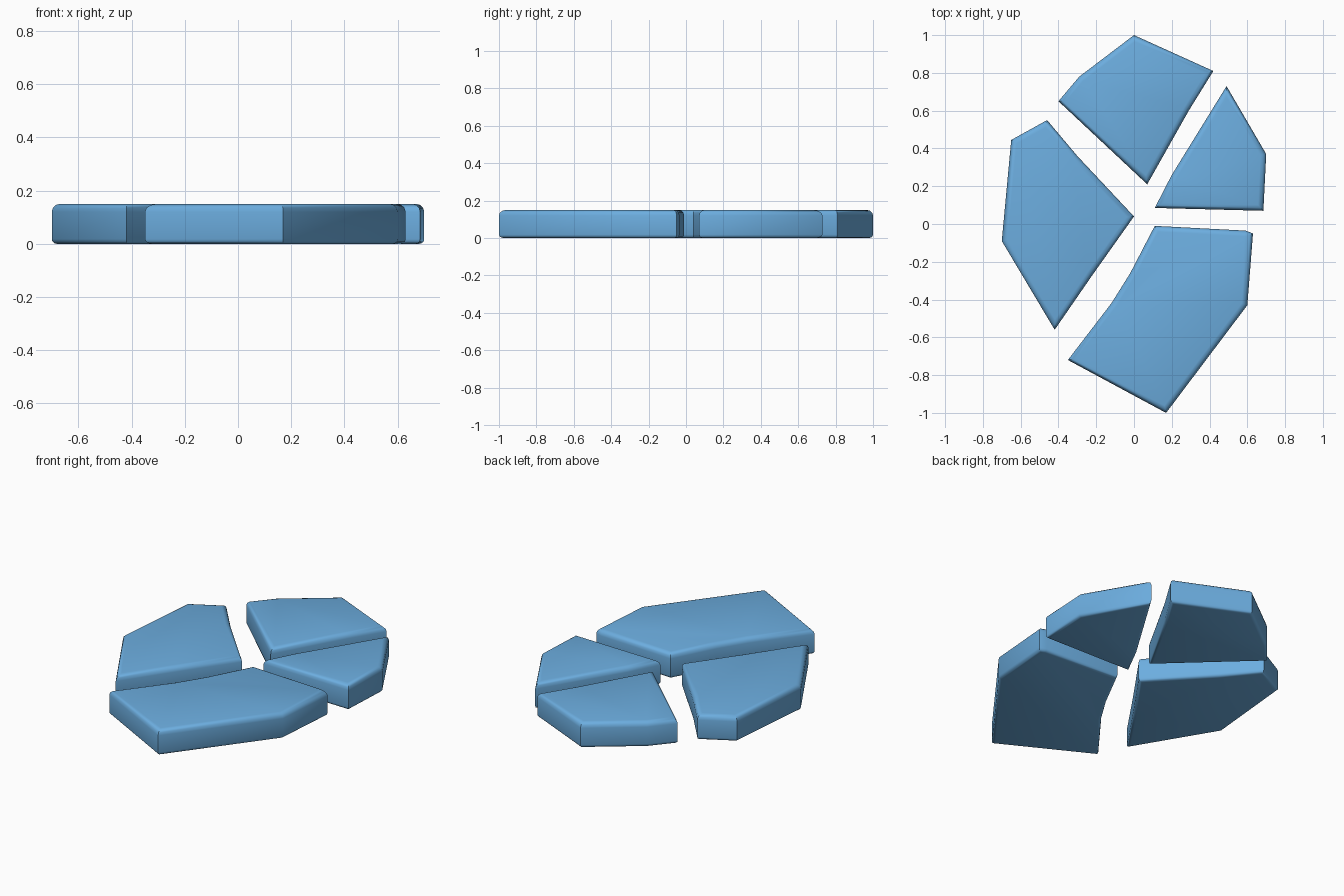
import bpy, bmesh, math

if "Cube" in bpy.data.objects:
    bpy.data.objects.remove(bpy.data.objects["Cube"])

HEIGHT = 0.15

mat = bpy.data.materials.new("stone blue")
mat.diffuse_color = (0.15, 0.42, 0.74, 1)
mat.use_nodes = True
mat.node_tree.nodes["Principled BSDF"].inputs["Base Color"].default_value = mat.diffuse_color


def slab(name, outline):
    """Paving stone: extruded outline with rounded top and bottom rims."""
    bm = bmesh.new()
    face = bm.faces.new([bm.verts.new((x, y, 0)) for x, y in outline])
    ext = bmesh.ops.extrude_face_region(bm, geom=[face], use_keep_orig=True)
    for v in ext["geom"]:
        if isinstance(v, bmesh.types.BMVert):
            v.co.z = HEIGHT
    bmesh.ops.recalc_face_normals(bm, faces=bm.faces)
    for z, width in ((HEIGHT, 0.03), (0, 0.018)):
        rim = [e for e in bm.edges if all(abs(v.co.z - z) < 1e-4 for v in e.verts)]
        bmesh.ops.bevel(bm, geom=rim, offset=width, offset_type='OFFSET',
                        segments=3, profile=0.5, affect='EDGES')
    bmesh.ops.recalc_face_normals(bm, faces=bm.faces)
    me = bpy.data.meshes.new(name)
    bm.to_mesh(me)
    bm.free()
    me.materials.append(mat)
    ob = bpy.data.objects.new(name, me)
    bpy.context.collection.objects.link(ob)
    bpy.ops.object.select_all(action='DESELECT')
    ob.select_set(True)
    bpy.context.view_layer.objects.active = ob
    bpy.ops.object.shade_smooth_by_angle(angle=math.radians(35))


# Four broken stones, outlines seen from above
slab("back_stone", [(0, 1.0), (-0.29, 0.78), (-0.40, 0.65), (0.07, 0.21),
                    (0.29, 0.60), (0.42, 0.81)])
slab("right_stone", [(0.49, 0.73), (0.20, 0.26), (0.11, 0.085), (0.685, 0.07),
                     (0.70, 0.37)])
slab("left_stone", [(-0.46, 0.55), (-0.65, 0.445), (-0.70, -0.09), (-0.42, -0.56),
                    (-0.22, -0.27), (0, 0.04), (-0.30, 0.36)])
slab("front_stone", [(0.11, -0.01), (-0.02, -0.26), (-0.12, -0.42), (-0.35, -0.72),
                     (0.17, -1.0), (0.60, -0.43), (0.63, -0.05), (0.59, -0.035)])
